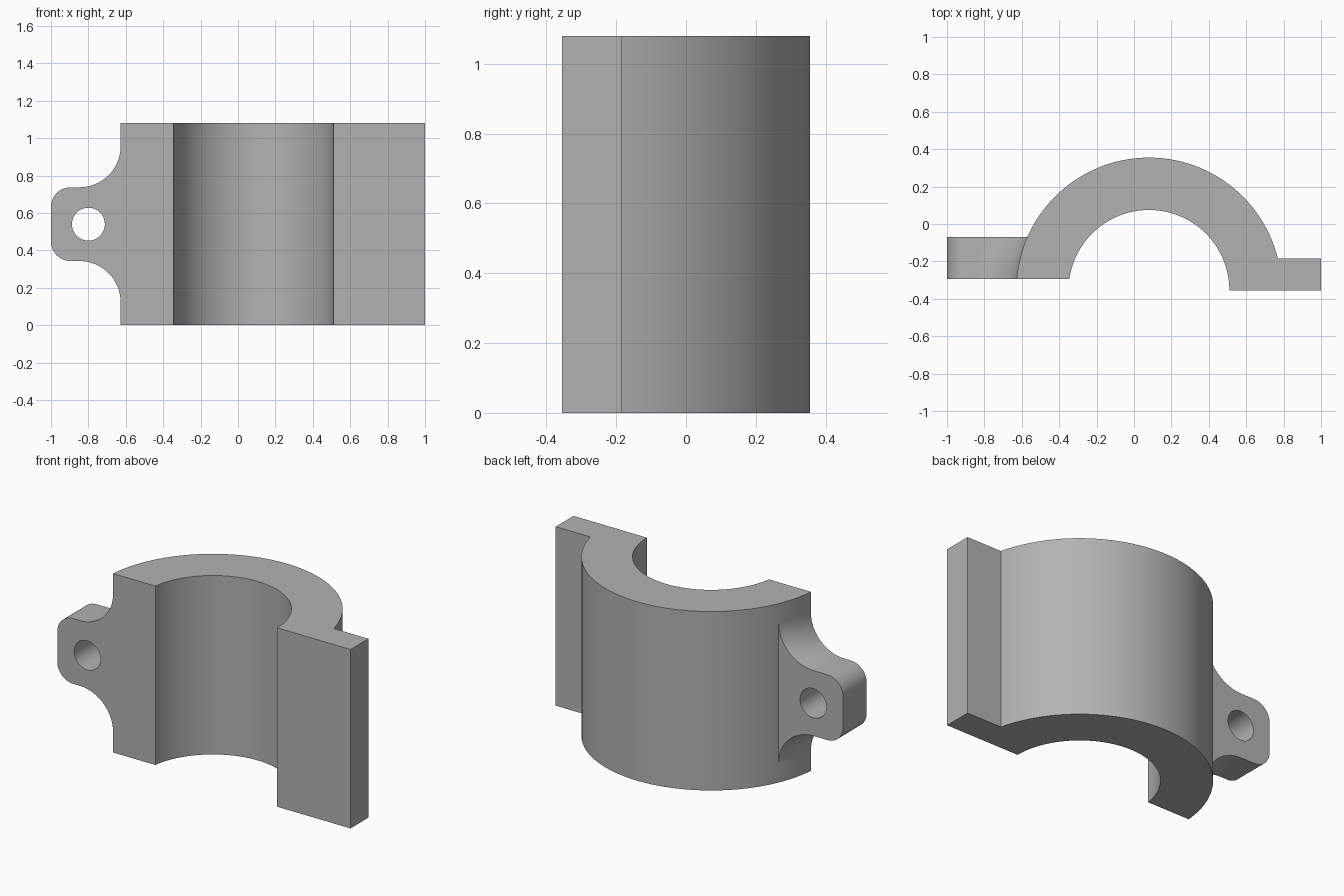
import bpy, bmesh
from math import sin, cos, pi, sqrt, asin, acos

if "Cube" in bpy.data.objects:
    bpy.data.objects.remove(bpy.data.objects["Cube"], do_unlink=True)

CX, CY = 0.08, -0.355          # axis of the half ring
R_OUT, R_IN = 0.71, 0.43
HEIGHT = 1.08
LEFT_Y = -0.295                # cut face beside the ear
FLANGE_Y = -0.185              # back of the flange
EAR_BACK = -0.07
MID = HEIGHT / 2
EAR_HALF = 0.197
FILLET, CORNER = 0.22, 0.105

grey = bpy.data.materials.new("plain grey")
grey.use_nodes = True
colour = (0.45, 0.45, 0.45, 1)
grey.diffuse_color = colour
grey.node_tree.nodes["Principled BSDF"].inputs["Base Color"].default_value = colour


def loft(name, rings):
    """Join matching closed outlines into a capped solid."""
    bm = bmesh.new()
    loops = [[bm.verts.new(p) for p in ring] for ring in rings]
    n = len(loops[0])
    for a, b in zip(loops, loops[1:]):
        for i in range(n):
            j = (i + 1) % n
            bm.faces.new((a[i], a[j], b[j], b[i]))
    bm.faces.new(loops[0][::-1])
    bm.faces.new(loops[-1])
    bmesh.ops.recalc_face_normals(bm, faces=bm.faces)
    mesh = bpy.data.meshes.new(name)
    bm.to_mesh(mesh)
    bm.free()
    mesh.materials.append(grey)
    obj = bpy.data.objects.new(name, mesh)
    bpy.context.collection.objects.link(obj)
    return obj


def arc(cx, cy, r, start, end, steps):
    angles = [start + (end - start) * i / steps for i in range(steps + 1)]
    return [(cx + r * cos(a), cy + r * sin(a)) for a in angles]


def activate(obj):
    bpy.ops.object.select_all(action='DESELECT')
    obj.select_set(True)
    bpy.context.view_layer.objects.active = obj


# Half ring with its flat flange, as one extruded profile
cut = LEFT_Y - CY
profile = arc(CX, CY, R_OUT, pi - asin(cut / R_OUT), asin((FLANGE_Y - CY) / R_OUT), 72)
profile += [(1, FLANGE_Y), (1, CY)]
profile += arc(CX, CY, R_IN, 0, pi - asin(cut / R_IN), 64)
clamp = loft("clamp_body", [[(x, y, z) for x, y in profile] for z in (0, HEIGHT)])


# Ear whose top and bottom sweep into the ring with a fillet
def ear_outline(y):
    def x_at(rho):
        return CX - sqrt(rho ** 2 - (y - CY) ** 2)
    upper = [(x_at(R_OUT - 0.004), EAR_HALF + FILLET)]
    for i in range(17):
        a = pi / 2 * (1 - i / 16)
        upper.append((x_at(R_OUT + FILLET * (1 - sin(a))),
                      EAR_HALF + FILLET * (1 - cos(a))))
    upper += arc(-1 + CORNER, EAR_HALF - CORNER, CORNER, pi / 2, pi, 12)
    lower = [(x, -z) for x, z in reversed(upper)]
    return [(x, y, MID + z) for x, z in upper + lower]


rows = 8
ear = loft("mounting_ear", [ear_outline(LEFT_Y + (EAR_BACK - LEFT_Y) * i / rows)
                            for i in range(rows + 1)])

# Round bolt hole through the ear
drill = loft("hole_cutter", [[(x, y, z) for x, z in arc(-0.8, MID, 0.088, 0, 2 * pi * 47 / 48, 47)]
                             for y in (LEFT_Y - 0.1, EAR_BACK + 0.1)])
drill.hide_render = True
hole = ear.modifiers.new("bolt hole", 'BOOLEAN')
hole.operation = 'DIFFERENCE'
hole.solver = 'EXACT'
hole.object = drill
activate(ear)
bpy.ops.object.modifier_apply(modifier=hole.name)
bpy.data.objects.remove(drill, do_unlink=True)

for part in (clamp, ear):
    activate(part)
    bpy.ops.object.shade_smooth_by_angle(angle=pi / 6)
